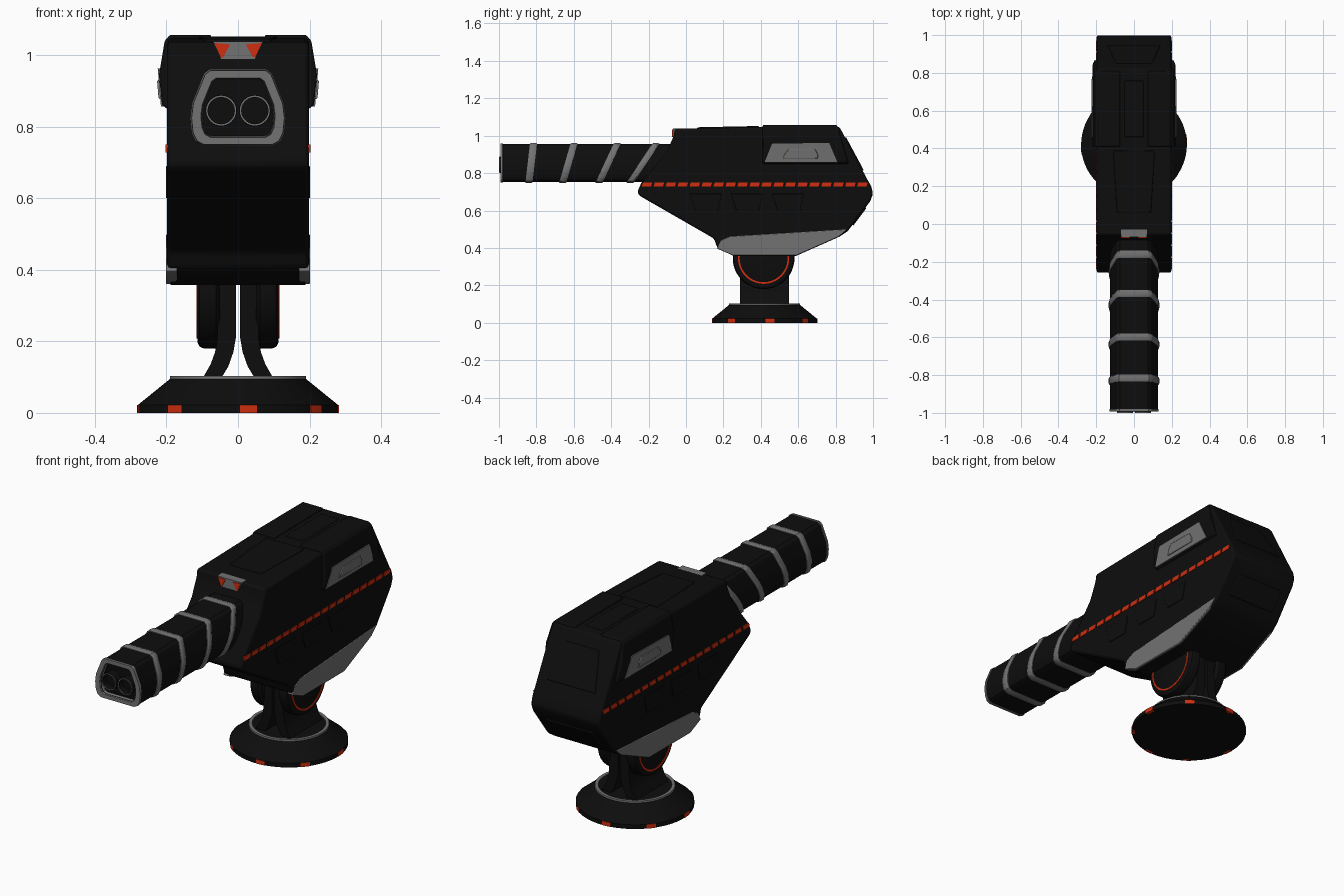
import bpy, bmesh
from math import sin, cos, pi, radians
from mathutils import Vector

if "Cube" in bpy.data.objects:
    bpy.data.objects.remove(bpy.data.objects["Cube"])


def material(name, rgb):
    m = bpy.data.materials.new(name)
    m.diffuse_color = (*rgb, 1)
    m.use_nodes = True
    m.node_tree.nodes["Principled BSDF"].inputs["Base Color"].default_value = m.diffuse_color
    return m


BLACK = material("black", (0.004, 0.004, 0.004))
GREY = material("mid_grey", (0.17, 0.17, 0.17))
RED = material("signal_red", (0.62, 0.028, 0.005))


def loft(name, sections, mat, bevel=0, mirror=False, ring=False, array=None):
    """Bridge equal-sized loops; ring joins last to first, otherwise ends are capped."""
    bm = bmesh.new()
    loops = [[bm.verts.new(p) for p in s] for s in sections]
    n = len(loops[0])
    pairs = list(zip(loops, loops[1:])) + ([(loops[-1], loops[0])] if ring else [])
    for a, b in pairs:
        for i in range(n):
            bm.faces.new((a[i], a[(i + 1) % n], b[(i + 1) % n], b[i]))
    if not ring:
        bm.faces.new(loops[0])
        bm.faces.new(loops[-1])
    bmesh.ops.recalc_face_normals(bm, faces=bm.faces)
    me = bpy.data.meshes.new(name)
    bm.to_mesh(me)
    bm.free()
    me.materials.append(mat)
    ob = bpy.data.objects.new(name, me)
    bpy.context.collection.objects.link(ob)
    bpy.ops.object.select_all(action='DESELECT')
    ob.select_set(True)
    bpy.context.view_layer.objects.active = ob
    bpy.ops.object.shade_smooth_by_angle(angle=radians(30))
    if bevel:
        b = ob.modifiers.new("bevel", 'BEVEL')
        b.width, b.segments, b.limit_method, b.angle_limit = bevel, 2, 'ANGLE', radians(25)
    if array:
        a = ob.modifiers.new("array", 'ARRAY')
        a.count, a.use_relative_offset, a.use_constant_offset = array[0], False, True
        a.constant_offset_displace = array[1]
    if mirror:
        ob.modifiers.new("mirror", 'MIRROR')
    return ob


def side_prism(name, yz, x0, x1, mat, lean=0, **kw):
    """Side profile extruded in x, optionally leaning out with height."""
    z0 = min(z for _, z in yz)
    return loft(name, [[(x + (z - z0) * lean, y, z) for y, z in yz] for x in (x0, x1)], mat, **kw)


def front_prism(name, xz, y0, y1, mat, **kw):
    return loft(name, [[(x, y, z) for x, z in xz] for y in (y0, y1)], mat, **kw)


def circle(r, at, axis, n=48):
    c = [(r * cos(2 * pi * i / n), r * sin(2 * pi * i / n)) for i in range(n)]
    put = {'x': lambda a, b: (0, a, b), 'y': lambda a, b: (a, 0, b), 'z': lambda a, b: (a, b, 0)}[axis]
    return [Vector(at) + Vector(put(a, b)) for a, b in c]


def plate(name, a, b, wa, wb, t=0.006):
    """Thin panel lying on the hull between two (y, z) points, half widths wa and wb."""
    d = Vector((0, b[0] - a[0], b[1] - a[1])).normalized()
    n = Vector((0, -d.z, d.y))
    pts = [Vector((-wa, *a)), Vector((wa, *a)), Vector((wb, *b)), Vector((-wb, *b))]
    return loft(name, [[p - n * t for p in pts], [p + n * t for p in pts]], BLACK, bevel=0.004)


# Hull
hull = [(-.06, 1.037), (.41, 1.046), (.82, 1.048), (.97, .765), (.99, .73), (1.0, .69), (.985, .65),
        (.865, .49), (.82, .46), (.59, .358), (.25, .358), (.165, .405), (.15, .45),
        (-.25, .68), (-.26, .70), (-.24, .745), (-.105, .91), (-.065, 1.0)]
side_prism("hull", hull, -.198, .198, BLACK, bevel=0.014)

# Shoulder armour wrapping the top and sides
cap = [(.075, 1.03), (.075, 1.057), (.19, 1.057), (.205, 1.04), (.221, .944), (.212, .86), (.188, .843)]
loft("shoulder_armour", [[(x, .41, z) for x, z in cap],
                         [(x, .81 + (1.05 - z) * .3, z) for x, z in cap]], BLACK, bevel=0.005, mirror=True)
window = [(.42, .857), (.46, .957), (.765, .962), (.81, .857)]
side_prism("side_window", window, .19, .2155, GREY, lean=.085, mirror=True)
handle = [(.52, .878), (.525, .9), (.55, .93), (.69, .93), (.705, .9), (.705, .878)]
side_prism("window_handle", handle, .195, .222, GREY, lean=.085, bevel=0.003, mirror=True)

# Lower side armour and faint side panels
skid = [(.165, .397), (.185, .44), (.235, .462), (.86, .5), (.815, .459), (.59, .36), (.25, .36)]
side_prism("lower_side_armour", skid, .17, .201, GREY, bevel=0.003, mirror=True)
for i in range(3):
    y = .02 + i * .22
    side_prism("side_panel", [(y, .69), (y + .17, .69), (y + .15, .6), (y + .03, .6)], .19, .201,
               BLACK, bevel=0.002, mirror=True)

# Red dashed stripe
side_prism("stripe", [(-.237, .728), (-.187, .728), (-.181, .75), (-.231, .75)], .19, .202, RED,
           array=(19, (0, .064, 0)), mirror=True)

# Top, back and front panels
plate("top_panel", (.39, 1.046), (.06, 1.039), .11, .09)
plate("top_rear_panel", (.76, 1.048), (.46, 1.047), .05, .05, .004)
plate("rear_upper_panel", (.945, .813), (.85, .99), .14, .095)
plate("rear_lower_panel", (.89, .523), (.96, .617), .14, .14)

# Front sensor
front_prism("front_sensor", [(-.07, 1.038), (.07, 1.038), (.045, .985), (-.045, .985)], -.07, -.03, GREY)
front_prism("sensor_lens", [(.022, 1.03), (.066, 1.034), (.05, .995), (.042, .993)], -.074, -.06, RED, mirror=True)

# Barrel: tapered section swept along y
half = [(.075, .955), (.09, .944), (.122, .865), (.127, .825), (.123, .785), (.112, .762), (.093, .752)]
section = half + [(-x, z) for x, z in reversed(half)]
MID = .85


def barrel_loop(y, scale=1, shear=0):
    return [(x * scale, y + (z - MID) * shear, MID + (z - MID) * scale) for x, z in section]


loft("barrel", [barrel_loop(-.08), barrel_loop(-.985), barrel_loop(-.985, .8), barrel_loop(-.955, .8)], BLACK)
loft("muzzle_rim", [barrel_loop(-.98, 1.03), barrel_loop(-.992, 1.02), barrel_loop(-.992, .82),
                    barrel_loop(-.97, .78)], GREY, ring=True)
for y, shear in ((-.828, .12), (-.63, .3), (-.418, .48), (-.232, .68)):
    loft("barrel_band", [barrel_loop(y + dy, s, shear) for dy, s in
                         ((-.019, .98), (-.019, 1.03), (-.012, 1.055), (.012, 1.055), (.019, 1.03), (.019, .98))], GREY)

# Twin bores
for s in (-1, 1):
    at = lambda y: (s * .047, y, .845)
    loft("bore_tube", [circle(.044, at(-.95), 'y', 24), circle(.044, at(-.996), 'y', 24),
                       circle(.037, at(-.996), 'y', 24), circle(.037, at(-.96), 'y', 24)], BLACK)
    loft("bore_lip", [circle(.042, at(-.99), 'y', 24), circle(.042, at(-1), 'y', 24),
                      circle(.038, at(-1), 'y', 24), circle(.038, at(-.99), 'y', 24)], GREY, ring=True)

# Pivot discs with red rings
pv = lambda x: (x, .415, .345)
loft("pivot_disc", [circle(r, pv(x), 'x') for r, x in
                    ((.15, .05), (.165, .062), (.165, .095), (.16, .107), (.148, .113))], BLACK, mirror=True)
loft("pivot_ring", [circle(r, pv(x), 'x') for r, x in
                    ((.137, .108), (.137, .116), (.128, .116), (.128, .108))], RED, mirror=True, ring=True)

# Neck fins flaring onto the base
fin = [(.006, .37), (.006, .21), (.013, .17), (.027, .13), (.048, .095), (.1, .095),
       (.077, .135), (.064, .17), (.057, .21), (.055, .37)]
front_prism("neck_fin", fin, .29, .552, BLACK, mirror=True)

# Round base
C = (0, .42)
loft("base", [circle(r, (*C, z), 'z', 64) for r, z in ((.28, 0), (.28, .022), (.19, .095), (.175, .097))], BLACK)
loft("base_ring", [circle(r, (*C, z), 'z', 64) for r, z in
                   ((.191, .092), (.19, .103), (.174, .103), (.174, .092))], GREY, ring=True)
for k in range(8):
    mid = radians(-84 + 45 * k)
    arc = [mid + radians(d) for d in (-4.8, 0, 4.8)]
    foot = [(r * cos(a), C[1] + r * sin(a)) for r, seq in ((.282, arc), (.265, arc[::-1])) for a in seq]
    loft("base_marker", [[(x, y, z) for x, y in foot] for z in (.0, .022)], RED)
